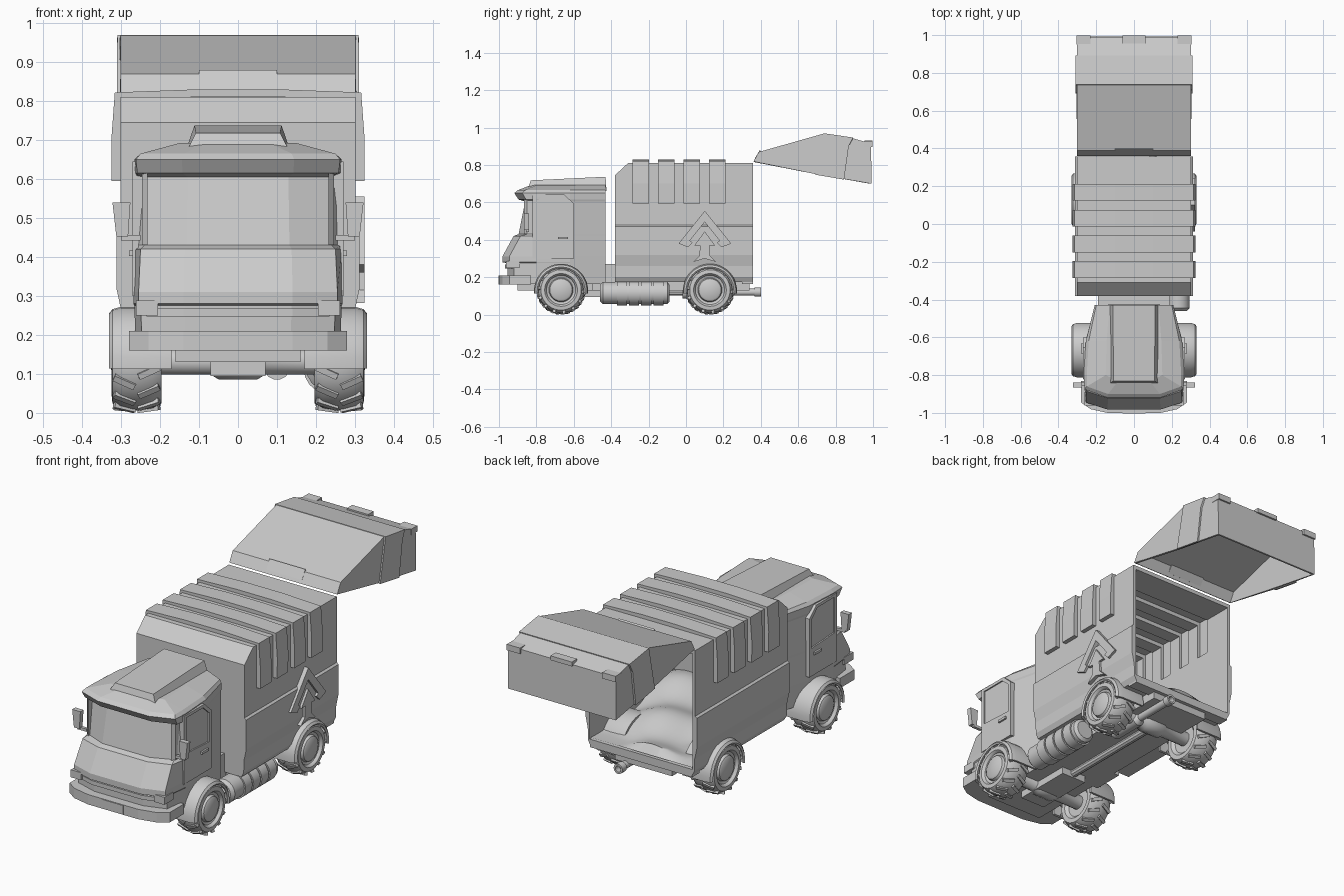
import bpy, bmesh, math
from mathutils import Matrix

if "Cube" in bpy.data.objects:
    bpy.data.objects.remove(bpy.data.objects["Cube"])

def build(name, verts, faces, smooth=None):
    me = bpy.data.meshes.new(name)
    me.from_pydata(verts, [], faces)
    return finish(name, me, smooth)

def finish(name, me, smooth=None):
    bm = bmesh.new()
    bm.from_mesh(me)
    bmesh.ops.remove_doubles(bm, verts=bm.verts, dist=1e-5)
    bmesh.ops.recalc_face_normals(bm, faces=bm.faces)
    bm.to_mesh(me)
    bm.free()
    ob = bpy.data.objects.new(name, me)
    bpy.context.collection.objects.link(ob)
    if smooth:
        bpy.ops.object.select_all(action='DESELECT')
        ob.select_set(True)
        bpy.context.view_layer.objects.active = ob
        bpy.ops.object.shade_smooth_by_angle(angle=math.radians(smooth))
    return ob

def loft(name, rings, smooth=None):
    n = len(rings[0])
    verts = [p for r in rings for p in r]
    faces = [(i*n+j, i*n+(j+1) % n, (i+1)*n+(j+1) % n, (i+1)*n+j)
             for i in range(len(rings)-1) for j in range(n)]
    faces += [tuple(range(n)), tuple(range(len(verts)-n, len(verts)))]
    return build(name, verts, faces, smooth)

def prism(name, pts, axis, a, b):
    put = {'X': lambda u, v, t: (t, u, v), 'Y': lambda u, v, t: (u, t, v), 'Z': lambda u, v, t: (u, v, t)}[axis]
    return loft(name, [[put(u, v, t) for u, v in pts] for t in (a, b)])

def box(name, x, y, z):
    return prism(name, [(x[0], y[0]), (x[1], y[0]), (x[1], y[1]), (x[0], y[1])], 'Z', *z)

def lathe(name, prof, c, axis='X', n=24, arc=None, smooth=35):
    """Turn (along, radius) points about an axis; arc=(start, end) sweeps a closed section."""
    a0, a1 = arc or (0, math.tau)
    steps = n + 1 if arc else n
    rings = []
    for i in range(steps):
        a = a0 + (a1 - a0) * i / n
        u, v = math.cos(a), math.sin(a)
        rings.append([(c[0]+t, c[1]+r*u, c[2]+r*v) if axis == 'X' else (c[0]+r*u, c[1]+t, c[2]+r*v)
                      for t, r in prof])
    if arc:
        return loft(name, rings, smooth)
    m = len(prof)
    faces = [(i*m+j, i*m+j+1, ((i+1) % n)*m+j+1, ((i+1) % n)*m+j) for i in range(n) for j in range(m-1)]
    return build(name, [p for r in rings for p in r], faces, smooth)

def cut(ob, cutter):
    mod = ob.modifiers.new('cut', 'BOOLEAN')
    mod.operation, mod.object, mod.solver = 'DIFFERENCE', cutter, 'EXACT'
    dg = bpy.context.evaluated_depsgraph_get()
    me = bpy.data.meshes.new_from_object(ob.evaluated_get(dg))
    ob.modifiers.clear()
    ob.data = me
    bpy.data.objects.remove(cutter)

def mirror(ob):
    ob.modifiers.new('mirror', 'MIRROR')
    return ob

def both(pts):
    return [(-x, *r) for x, *r in reversed(pts)] + pts

AXLES = {'front': -0.668, 'rear': 0.128}
WZ = 0.132

def cut_wells(ob, y):
    for s in (-1, 1):
        cut(ob, lathe('well', [(0.17*s, 0), (0.17*s, 0.138), (0.4*s, 0.138), (0.4*s, 0)], (0, y, WZ)))

# Cab: stacked outlines from sill to roof (z, front y, corner x, corner y, side x, mid x, back x)
levels = [(.165, -.955, .245, -.92, .262, .255, .205), (.275, -.955, .25, -.92, .266, .257, .205),
          (.28, -.982, .255, -.945, .268, .257, .205), (.31, -.982, .255, -.945, .268, .257, .205),
          (.42, -.922, .25, -.885, .266, .256, .205), (.43, -.895, .24, -.85, .265, .256, .205),
          (.605, -.86, .235, -.83, .26, .253, .205), (.615, -.895, .258, -.855, .265, .255, .208),
          (.65, -.918, .262, -.875, .266, .255, .208), (.665, -.90, .25, -.86, .25, .24, .2),
          (.692, -.83, .15, -.80, .15, .145, .13)]
cab = loft('cab', [[(x, y, z) for x, y in both([(xc*.55, yf), (xc, yc), (xs, -.8), (xm, -.62), (xb, -.43)])]
                   for z, yf, xc, yc, xs, xm, xb in levels])
cut_wells(cab, AXLES['front'])
loft('roof_fairing', [[(-.138, -.85, .66), (.138, -.85, .66), (.138, -.425, .66), (-.138, -.425, .66)],
                      [(-.108, -.83, .718), (.108, -.83, .718), (.112, -.43, .737), (-.112, -.43, .737)]])
for s, side in ((-1, 'left'), (1, 'right')):
    prism(f'windshield_pillar_{side}', [(s*.232, -.865), (s*.246, -.85), (s*.246, -.80), (s*.232, -.80)], 'Z', .43, .615)

# Doors with recessed windows, handles, mirrors
door = prism('doors', [(-.82, .30), (-.82, .645), (-.655, .645), (-.6, .595), (-.6, .30)], 'X', .235, .271)
cut(door, prism('window_cut', [(-.8, .45), (-.8, .63), (-.665, .63), (-.615, .585), (-.615, .44)], 'X', .264, .3))
cut(door, lathe('door_cut', [(.2, 0), (.2, .14), (.4, .14), (.4, 0)], (0, AXLES['front'], WZ)))
mirror(door)
mirror(box('door_handles', (.265, .28), (-.685, -.632), (.403, .416)))
mirror(prism('mirrors', [(.282, .452), (.312, .452), (.322, .54), (.276, .54)], 'Y', -.865, -.84))
mirror(box('mirror_arms', (.25, .3), (-.855, -.84), (.442, .456)))

# Bumper, grille, lamps
prism('bumper', both([(.14, -1.0), (.23, -.98), (.28, -.945), (.28, -.83), (.2, -.83)]), 'Z', .16, .21)
box('number_plate', (-.06, .06), (-1.003, -.98), (.162, .208))
prism('grille_bar', both([(.14, -.968), (.235, -.94), (.235, -.9)]), 'Z', .247, .268)
mirror(box('headlamps', (.205, .262), (-.962, -.89), (.25, .288)))

# Container: flared side band, chamfered front top edge, hollow with open rear
def section(y, zt):
    half = [(.285, .175), (.298, .2), (.299, .26), (.312, .32), (.312, .47), (.302, .478), (.302, zt)]
    return [(x, y, z) for x, z in both(half)]
body = loft('container', [section(-.38, .745), section(-.31, .81), section(.358, .81)])
cut(body, box('cavity', (-.288, .288), (-.32, .5), (.205, .79)))
rib_ys = [-.241, -.106, .031, .168]
for y in rib_ys:
    cut(body, box('rib_recess', (-.306, .306), (y-.034, y+.034), (.61, .813)))
cut_wells(body, AXLES['rear'])
outer = [(.324, .595), (.325, .70), (.316, .822), (.1, .83)]
inner = [(.302, .595), (.302, .81), (.1, .811)]
for i, y in enumerate(rib_ys):
    prism(f'container_rib_{i+1}', both(outer[::-1] + inner), 'Y', y-.044, y+.044)

# Refuse heap inside the container
N = 22
heap = []
for j in range(N+1):
    for i in range(N+1):
        x, y = -.288+.576*i/N, -.32+.67*j/N
        z = .285 - .1*(y+.32) + .025*math.sin(13*x+5*y) + .02*math.sin(17*y-8*x+1)
        heap.append((x, y, max(z, .208) if j < N else .21))
build('refuse_heap', heap, [(j*(N+1)+i, j*(N+1)+i+1, (j+1)*(N+1)+i+1, (j+1)*(N+1)+i)
                            for j in range(N) for i in range(N)], 60)

# Arrow relief on the right side
prism('arrow_chevron', [(.10, .555), (.242, .38), (.19, .36), (.165, .385), (.18, .395), (.10, .495),
                        (.02, .395), (.035, .385), (.01, .36), (-.04, .38)], 'X', .298, .324)
prism('arrow_stem', [(.10, .445), (.155, .37), (.125, .37), (.128, .315), (.16, .282), (.10, .30), (.04, .282),
                     (.072, .315), (.075, .37), (.045, .37)], 'X', .295, .324)

# Raised tailgate: shell open underneath
def shell(name, pts, w, strips, t=.012):
    n = len(pts)
    verts = [(s*w, y, z) for s in (-1, 1) for y, z in pts]
    faces = [(i, i+1, n+i+1, n+i) for i in strips] + [tuple(range(n)), tuple(range(n, 2*n))]
    ob = build(name, verts, faces)
    mod = ob.modifiers.new('thickness', 'SOLIDIFY')
    mod.thickness, mod.offset = t, 0
    return ob
shell('tailgate', [(.365, .817), (.392, .866), (.735, .963), (.885, .94), (.985, .912), (.988, .70), (.69, .752)],
      .298, range(5))
shell('tailgate_band', [(.692, .748), (.737, .966), (.892, .943), (.87, .9), (.845, .722)], .306, [1], .01)
mirror(box('tailgate_corner_caps', (.23, .304), (.95, .998), (.895, .925)))
box('tailgate_handle', (-.06, .06), (.955, .998), (.91, .932))
prism('tailgate_hinge', [(.368, .835), (.378, .83), (.405, .868), (.395, .88)], 'X', -.1, .1)

# Chassis
box('chassis', (-.16, .16), (-.9, .34), (.13, .2))
box('rear_sill', (-.285, .285), (.3, .358), (.165, .2))
box('cab_link', (-.19, .19), (-.5, -.34), (.13, .27))
box('gearbox', (-.07, .07), (-.76, -.45), (.095, .17))
lathe('drive_shaft', [(-.5, 0), (-.5, .02), (.1, .02), (.1, 0)], (0, 0, .12), 'Y', 10)

# Fuel tank with strap bands
tank = [(-.46, 0), (-.46, .045), (-.445, .06)]
for a, b in ((-.37, -.315), (-.305, -.25), (-.24, -.185), (-.175, -.12)):
    tank += [(a, .06), (a, .067), (b, .067), (b, .06)]
tank += [(-.1, .06), (-.088, .045), (-.088, 0)]
lathe('fuel_tank', tank, (.235, 0, .115), 'Y', 18)

# Exhaust
lathe('exhaust', [(-.02, 0), (-.02, .035), (.15, .035), (.17, .019), (.365, .019), (.365, .025),
                  (.4, .025), (.4, .015), (.37, .015), (.37, 0)], (.10, 0, .12), 'Y', 14)

# Axles, wheels and fenders
tyre = [(-.05, 0), (-.05, .07), (-.064, .085), (-.064, .108), (-.042, .121), (0, .126), (.042, .121), (.062, .108),
        (.064, .088), (.056, .08), (.05, .078), (.045, .065), (.058, .06), (.064, .05), (.066, 0)]
guard = [(.17, .145), (.30, .145), (.322, .139), (.331, .128), (.325, .12), (.30, .133), (.17, .133)]
for label, y in AXLES.items():
    lathe(f'{label}_axle', [(-.22, 0), (-.22, .035), (-.07, .035), (-.05, .047), (.05, .047), (.07, .035),
                            (.22, .035), (.22, 0)], (0, y, WZ), n=14)
    mirror(lathe(f'{label}_wheels', tyre, (.26, y, WZ), n=28))
    # Staggered slanted tread lugs
    bm = bmesh.new()
    for k in range(28):
        s = 1 if k % 2 else -1
        m = (Matrix.Translation((.26, y, WZ)) @ Matrix.Rotation(math.tau*k/28, 4, 'X')
             @ Matrix.Translation((s*.031, 0, .1205)) @ Matrix.Rotation(s*.14, 4, 'Y')
             @ Matrix.Rotation(s*.4, 4, 'Z') @ Matrix.Diagonal((.058, .016, .016, 1)))
        bmesh.ops.create_cube(bm, size=1, matrix=m)
    me = bpy.data.meshes.new('lugs')
    bm.to_mesh(me)
    bm.free()
    mirror(finish(f'{label}_tread', me))
    mirror(lathe(f'{label}_fenders', guard, (0, y, .127), n=16, arc=(-.1, math.pi+.1)))
